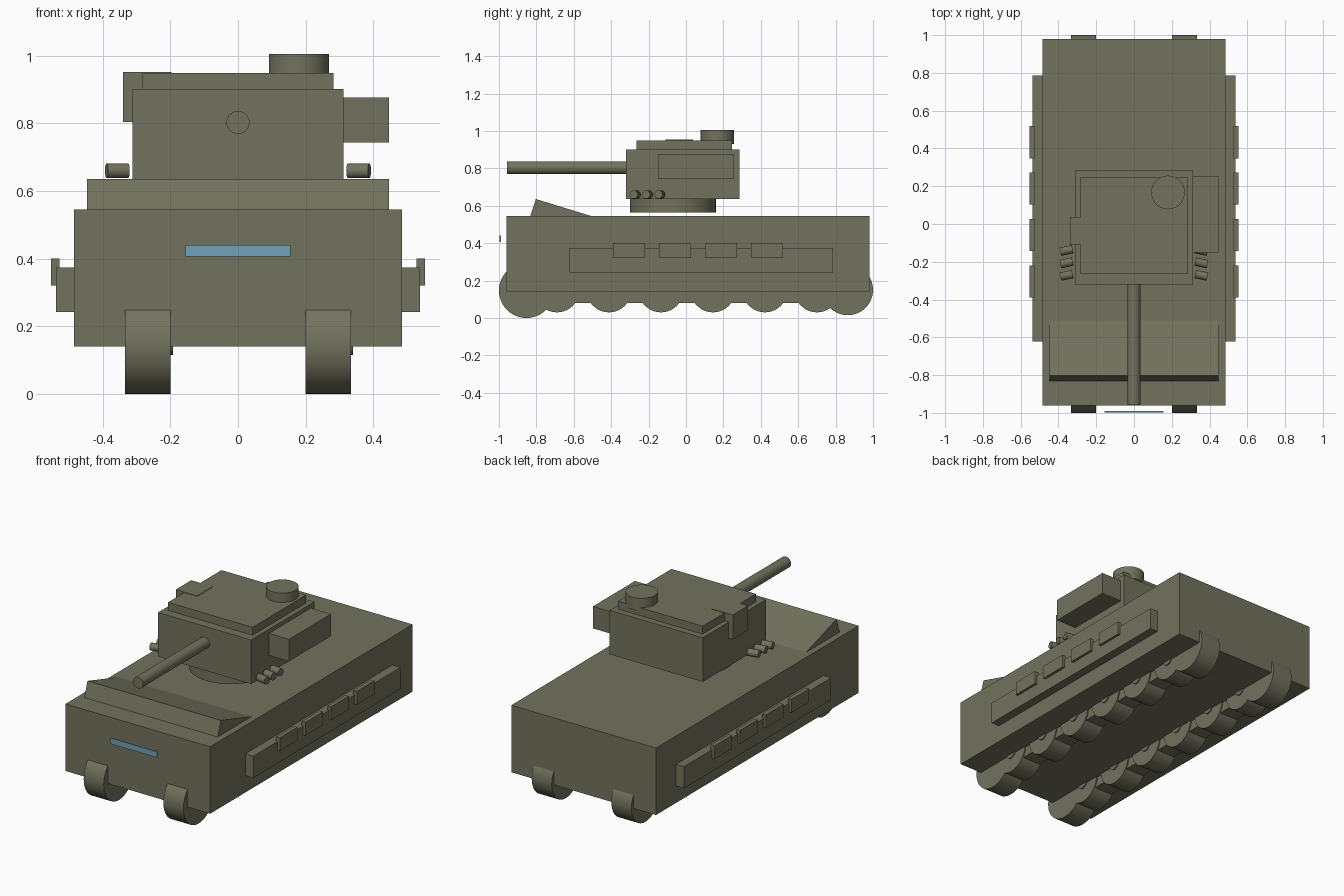
import bpy, bmesh, math
from mathutils import Matrix, Vector

if "Cube" in bpy.data.objects:
    bpy.data.objects.remove(bpy.data.objects["Cube"])


def material(name, rgb):
    m = bpy.data.materials.new(name)
    m.diffuse_color = (*rgb, 1.0)
    m.use_nodes = True
    m.node_tree.nodes["Principled BSDF"].inputs["Base Color"].default_value = m.diffuse_color
    return m


OLIVE = material("olive", (0.17, 0.17, 0.113))
BLUE = material("glass_blue", (0.16, 0.36, 0.48))


def finish(name, bm, mat=OLIVE, smooth=False):
    bmesh.ops.recalc_face_normals(bm, faces=bm.faces[:])
    me = bpy.data.meshes.new(name)
    bm.to_mesh(me)
    bm.free()
    me.materials.append(mat)
    ob = bpy.data.objects.new(name, me)
    bpy.context.scene.collection.objects.link(ob)
    if smooth:
        bpy.ops.object.select_all(action='DESELECT')
        ob.select_set(True)
        bpy.context.view_layer.objects.active = ob
        bpy.ops.object.shade_smooth_by_angle(angle=math.radians(35))
    return ob


def box(name, x, y, z, mat=OLIVE):
    """Box from (min, max) ranges."""
    bm = bmesh.new()
    bmesh.ops.create_cube(bm, size=1)
    for v in bm.verts:
        v.co = Vector([(r[0] + r[1]) / 2 + c * (r[1] - r[0]) for r, c in zip((x, y, z), v.co)])
    return finish(name, bm, mat)


def rod(name, a, b, r, segs=40):
    """Cylinder between two points."""
    a, b = Vector(a), Vector(b)
    d = b - a
    mat = Matrix.Translation((a + b) / 2) @ d.to_track_quat('Z', 'Y').to_matrix().to_4x4()
    bm = bmesh.new()
    bmesh.ops.create_cone(bm, cap_ends=True, segments=segs, radius1=r, radius2=r,
                          depth=d.length, matrix=mat)
    return finish(name, bm, OLIVE, True)


# Hull
box("hull", (-0.485, 0.485), (-0.96, 0.98), (0.14, 0.546))

# Sloped front wedge on the hull deck
bm = bmesh.new()
profile = [(-0.834, 0.54), (-0.803, 0.636), (-0.49, 0.54)]
face = bm.faces.new([bm.verts.new((-0.447, y, z)) for y, z in profile])
ext = bmesh.ops.extrude_face_region(bm, geom=[face])
bmesh.ops.translate(bm, vec=(0.894, 0, 0),
                    verts=[g for g in ext["geom"] if isinstance(g, bmesh.types.BMVert)])
finish("front_wedge", bm)

# Driver's vision strip
box("vision_strip", (-0.155, 0.155), (-0.997, -0.99), (0.406, 0.441), BLUE)

# Side skirts with small plates
for side, s in (("left", -1), ("right", 1)):
    box(f"{side}_skirt", sorted((s * 0.47, s * 0.538)), (-0.622, 0.787), (0.242, 0.374))
    for i in range(4):
        y = -0.305 + i * 0.246
        box(f"{side}_skirt_plate_{i + 1}", sorted((s * 0.528, s * 0.553)),
            (y - 0.085, y + 0.085), (0.32, 0.40))

# Running gear: drive wheel, idler, road wheels, hubs and belly bar
for side, c in (("left", -0.267), ("right", 0.267)):
    h = 0.067
    rod(f"{side}_front_wheel", (c - h, -0.853, 0.147), (c + h, -0.853, 0.147), 0.147, 48)
    rod(f"{side}_rear_wheel", (c - h, 0.865, 0.15), (c + h, 0.865, 0.15), 0.135, 48)
    box(f"{side}_track_bar", (c - 0.06, c + 0.06), (-0.8, 0.8), (0.08, 0.2))
    for i in range(6):
        y = -0.69 + i * 0.278
        rod(f"{side}_road_wheel_{i + 1}", (c - h, y, 0.15), (c + h, y, 0.15), 0.12)
        rod(f"{side}_hub_{i + 1}", (c + 0.05, y, 0.15), (c + 0.074, y, 0.15), 0.035, 24)

# Turret
rod("turret_ring", (0, -0.07, 0.563), (0, -0.07, 0.645), 0.23, 48)
box("turret", (-0.312, 0.312), (-0.32, 0.285), (0.635, 0.902))
box("turret_roof", (-0.283, 0.283), (-0.265, 0.246), (0.895, 0.95))
rod("cupola", (0.18, 0.167, 0.93), (0.18, 0.167, 1.006), 0.089, 48)
box("turret_side_bin", (0.30, 0.447), (-0.15, 0.253), (0.744, 0.877))
box("turret_sight_box", (-0.34, -0.197), (-0.11, 0.038), (0.805, 0.953))
rod("gun_barrel", (0, -0.957, 0.803), (0, -0.28, 0.803), 0.034, 32)

# Smoke launchers, angled slightly forward
for side, s in (("left", -1), ("right", 1)):
    for i in range(3):
        y = -0.272 + i * 0.066
        rod(f"{side}_smoke_launcher_{i + 1}", (s * 0.325, y + 0.007, 0.66),
            (s * 0.389, y - 0.007, 0.66), 0.022, 20)
